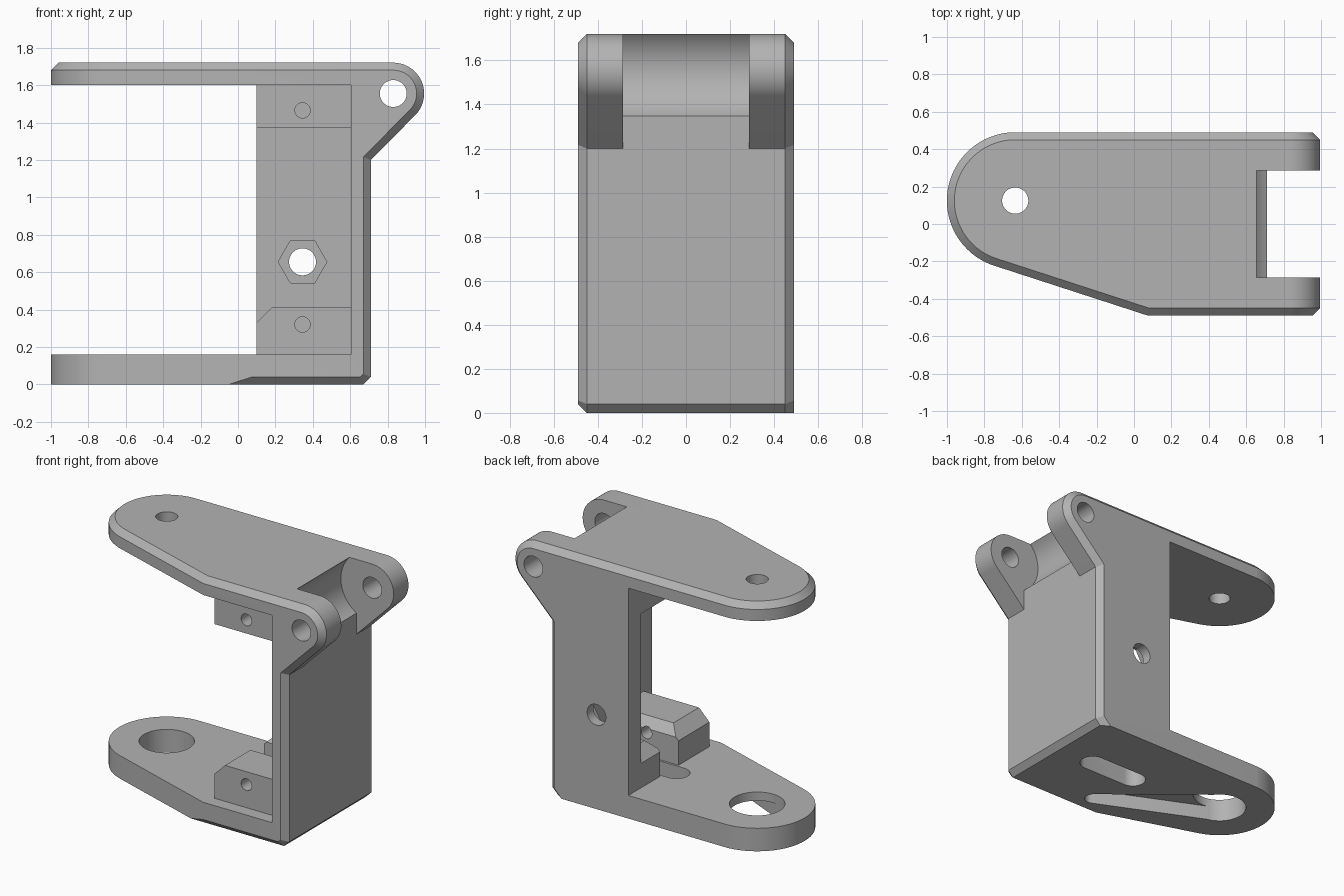
import bpy, bmesh, math
from mathutils import Vector

if "Cube" in bpy.data.objects:
    bpy.data.objects.remove(bpy.data.objects["Cube"])

grey = bpy.data.materials.new("plain_grey")
grey.use_nodes = True
grey.diffuse_color = (0.45, 0.45, 0.45, 1)
grey.node_tree.nodes["Principled BSDF"].inputs["Base Color"].default_value = grey.diffuse_color


def arc(cx, cy, r, start, end, steps=32):
    """Points on an arc, angles in degrees."""
    angles = [math.radians(start + (end - start) * i / steps) for i in range(steps + 1)]
    return [(cx + r * math.cos(a), cy + r * math.sin(a)) for a in angles]


def circle(cx, cy, r, sides=48):
    return arc(cx, cy, r, 0, 360, sides)[:-1]


def prism(name, points, axis, low, high, chamfer=None):
    """Extrude a 2D outline along an axis; chamfer is a rule choosing edges."""
    place = {"x": lambda a, b, h: (h, a, b),
             "y": lambda a, b, h: (a, h, b),
             "z": lambda a, b, h: (a, b, h)}[axis]
    bm = bmesh.new()
    base = bm.faces.new([bm.verts.new(place(a, b, low)) for a, b in points])
    new = bmesh.ops.extrude_face_region(bm, geom=[base])["geom"]
    shift = Vector(place(0, 0, high - low))
    bmesh.ops.translate(bm, vec=shift, verts=[v for v in new if isinstance(v, bmesh.types.BMVert)])
    bmesh.ops.recalc_face_normals(bm, faces=bm.faces)
    if chamfer:
        edges = [e for e in bm.edges if chamfer(e.verts[0].co, e.verts[1].co)]
        bmesh.ops.bevel(bm, geom=edges, offset=0.04, segments=1, affect="EDGES",
                        clamp_overlap=False)
    mesh = bpy.data.meshes.new(name)
    bm.to_mesh(mesh)
    bm.free()
    mesh.materials.append(grey)
    obj = bpy.data.objects.new(name, mesh)
    bpy.context.collection.objects.link(obj)
    return obj


def box(name, x, y, z):
    return prism(name, [(x[0], y[0]), (x[1], y[0]), (x[1], y[1]), (x[0], y[1])], "z", *z)


def combine(target, other, operation):
    """Apply an exact boolean and drop the helper."""
    mod = target.modifiers.new(operation, "BOOLEAN")
    mod.object, mod.operation, mod.solver = other, operation, "EXACT"
    graph = bpy.context.evaluated_depsgraph_get()
    mesh = bpy.data.meshes.new_from_object(target.evaluated_get(graph))
    target.modifiers.clear()
    target.data = mesh
    bpy.data.objects.remove(other)


def cut(target, *args):
    combine(target, prism("cutter", *args), "DIFFERENCE")


# Key positions
HALF = 0.49
HX, HZ = 0.83, 1.555          # hinge axis
PX, PY = -0.635, 0.125        # pivot axis of the plates
SX = 0.345                    # screw column

# Side silhouette with hinge nose, chamfered on both flanks
side = [(-1.2, 0), (0.67, 0), (0.71, 0.04), (0.71, 1.2)]
side += arc(HX, HZ, 0.165, -45, 90) + [(-1.2, 1.72)]


def flank_edge(a, b):
    if abs(a.y - b.y) > 0.01 or max(a.x, b.x) < -1.1:
        return False
    return a.y < 0 or max(a.z, b.z) > 0.01


bracket = prism("bracket_body", side, "y", -HALF, HALF, flank_edge)

# Plan outline: round nose with a slanted front side, chamfered along the top
tip = arc(PX, PY, 0.3655, 90, 252, 48)
plan = [(1.3, 0.4905)] + tip
plan += [(tip[-1][0] + 1.1 * 0.951, tip[-1][1] - 1.1 * 0.309), (1.3, -0.57)]
outline = prism("plan_outline", plan, "z", -0.2, 1.72,
                lambda a, b: min(a.z, b.z) > 1.7 and min(a.x, b.x) < 1.2)
combine(bracket, outline, "INTERSECT")

# Open bay between the plates, leaving the back and side walls
bay = [(-1.3, -0.7), (0.605, -0.7), (0.605, 0.35), (0.1, 0.35), (0.1, 0.7), (-1.3, 0.7)]
cut(bracket, bay, "z", 0.16, 1.6)

# Mounting blocks: plain upper one, lower one with a sloped corner and a groove
upper = box("upper_block", (0.1, 0.64), (-0.4, 0.4), (1.37, 1.65))
lower = prism("lower_block", [(0.1, 0.1), (0.64, 0.1), (0.64, 0.41), (0.18, 0.41), (0.1, 0.33)],
              "y", -0.4, 0.4)
groove = [(-0.06, 0.16), (0.14, 0.16), (0.14, 0.35), (0.22, 0.43), (-0.14, 0.43), (-0.06, 0.35)]
cut(lower, groove, "x", 0, 0.605)
for block in (upper, lower):
    combine(bracket, block, "UNION")

# Hinge gap with concave seat, and hinge pin holes
gap = [(0.71, 1.19)] + arc(HX, HZ, 0.24, 240, 125) + [(1.2, 1.76), (1.2, 1.19)]
cut(bracket, gap, "y", -0.287, 0.287)
cut(bracket, circle(HX, HZ, 0.072), "y", -1, 1)

# Screw holes, wall hole and hexagonal nut pocket
for z in (0.32, 1.465):
    cut(bracket, circle(SX, z, 0.041, 24), "y", -0.6, 0.25)
cut(bracket, circle(SX, 0.655, 0.072), "y", 0.2, 0.7)
cut(bracket, circle(SX, 0.655, 0.13, 6), "y", 0.2, 0.42)

# Pivot holes in the two plates
cut(bracket, circle(PX, PY, 0.07), "z", 1.5, 1.8)
cut(bracket, circle(PX, PY, 0.175), "z", -0.1, 0.25)

# Tapered arm pocket under the lower plate
ax, ay, r_end, r_hub = 0.08, -0.32, 0.06, 0.17
heading = math.degrees(math.atan2(ay - PY, ax - PX))
spread = math.degrees(math.acos((r_hub - r_end) / math.hypot(ax - PX, ay - PY)))
arm = arc(ax, ay, r_end, heading - spread, heading + spread, 20)
arm += arc(PX, PY, r_hub, heading + spread, heading + 360 - spread, 40)
cut(bracket, arm, "z", -0.1, 0.1)

# Cable slot below the groove
slot = arc(0.39, 0.04, 0.085, -90, 90, 20) + arc(0.045, 0.04, 0.085, 90, 270, 20)
cut(bracket, slot, "z", -0.1, 0.2)

# Smooth the round parts, keep the edges crisp
bpy.ops.object.select_all(action="DESELECT")
bracket.select_set(True)
bpy.context.view_layer.objects.active = bracket
bpy.ops.object.shade_smooth_by_angle(angle=math.radians(25))
